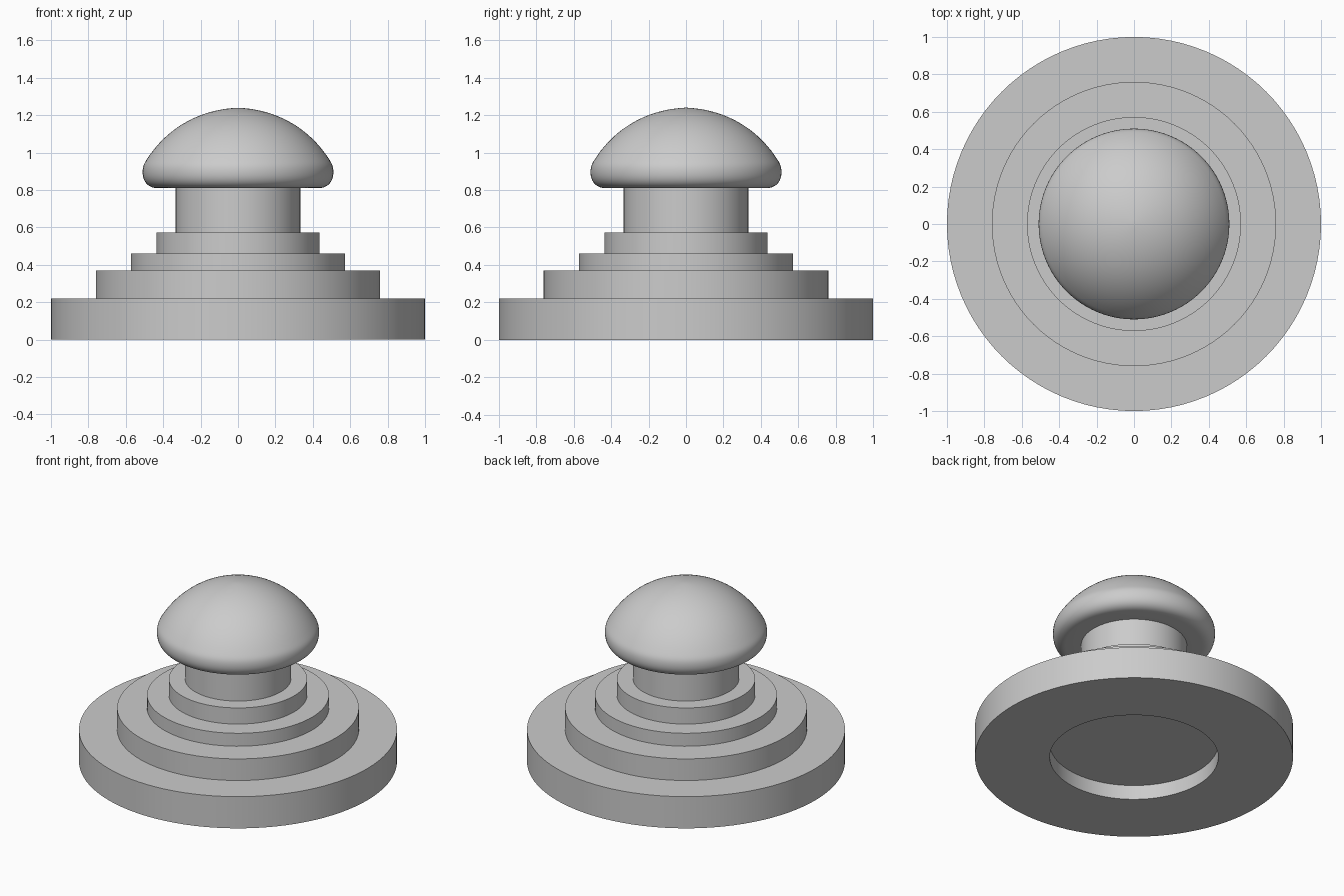
import bpy, bmesh, math
from mathutils import Vector
from mathutils.geometry import interpolate_bezier

if "Cube" in bpy.data.objects:
    bpy.data.objects.remove(bpy.data.objects["Cube"])

SEGMENTS = 96

grey = bpy.data.materials.new("plain grey")
grey.diffuse_color = (0.6, 0.6, 0.6, 1)
grey.use_nodes = True
grey.node_tree.nodes["Principled BSDF"].inputs["Base Color"].default_value = grey.diffuse_color


def lathe(name, profile):
    """Spin an (r, z) profile, listed from bottom to top, around the z axis."""
    bm = bmesh.new()
    verts = [bm.verts.new((r, 0, z)) for r, z in profile]
    edges = [bm.edges.new(pair) for pair in zip(verts, verts[1:])]
    bmesh.ops.spin(bm, geom=verts + edges, cent=(0, 0, 0), axis=(0, 0, 1),
                   angle=math.tau, steps=SEGMENTS, use_duplicate=False)
    bmesh.ops.remove_doubles(bm, verts=bm.verts, dist=1e-5)
    bmesh.ops.recalc_face_normals(bm, faces=bm.faces)
    mesh = bpy.data.meshes.new(name)
    bm.to_mesh(mesh)
    bm.free()
    mesh.materials.append(grey)
    obj = bpy.data.objects.new(name, mesh)
    bpy.context.collection.objects.link(obj)
    bpy.ops.object.select_all(action='DESELECT')
    obj.select_set(True)
    bpy.context.view_layer.objects.active = obj
    bpy.ops.object.shade_smooth_by_angle(angle=math.radians(35))


def bezier(a, ha, hb, b, count):
    pts = interpolate_bezier(*(Vector((*p, 0)) for p in (a, ha, hb, b)), count)
    return [(p.x, p.y) for p in pts]


# Stepped base with a round recess underneath, and the stem on top
lathe("stepped_base", [
    (0, 0.10), (0.53, 0.10), (0.53, 0), (1.0, 0), (1.0, 0.22),
    (0.76, 0.22), (0.76, 0.37), (0.572, 0.37), (0.572, 0.46),
    (0.435, 0.46), (0.435, 0.572), (0.333, 0.572), (0.333, 0.81)])

# Domed cap: flat underside, rounded rim, then a dome with a soft point
rim_low = bezier((0.43, 0.81), (0.48, 0.81), (0.51, 0.845), (0.51, 0.895), 10)
rim_high = bezier((0.51, 0.895), (0.51, 0.93), (0.50, 0.945), (0.485, 0.968), 8)
dome = bezier((0.485, 0.968), (0.375, 1.137), (0.20, 1.232), (0, 1.24), 24)
lathe("domed_cap", [(0.333, 0.81)] + rim_low + rim_high[1:] + dome[1:])
